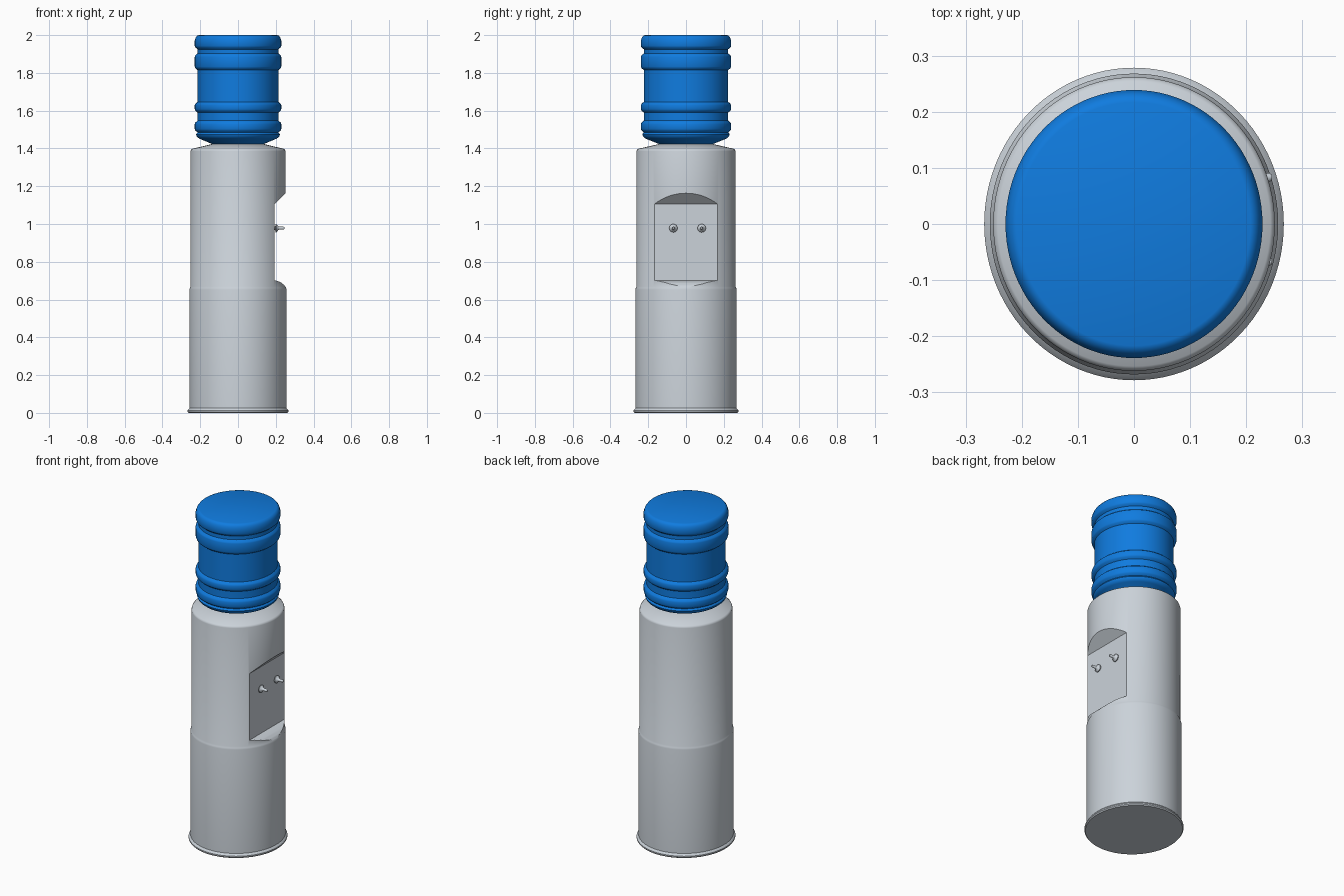
import bpy
import bmesh
from math import sin, cos, pi

if "Cube" in bpy.data.objects:
    bpy.data.objects.remove(bpy.data.objects["Cube"], do_unlink=True)

DEPTH_RATIO = 1.043  # bodies are slightly oval, deeper along y


def material(name, colour):
    mat = bpy.data.materials.new(name)
    mat.use_nodes = True
    mat.diffuse_color = (*colour, 1)
    mat.node_tree.nodes["Principled BSDF"].inputs["Base Color"].default_value = (*colour, 1)
    return mat


def make_object(name, bm, mat):
    bmesh.ops.recalc_face_normals(bm, faces=bm.faces)
    mesh = bpy.data.meshes.new(name)
    bm.to_mesh(mesh)
    bm.free()
    mesh.materials.append(mat)
    obj = bpy.data.objects.new(name, mesh)
    bpy.context.collection.objects.link(obj)
    return obj


def activate(obj):
    bpy.ops.object.select_all(action="DESELECT")
    obj.select_set(True)
    bpy.context.view_layer.objects.active = obj


def smooth(obj, angle=0.6):
    activate(obj)
    bpy.ops.object.shade_smooth_by_angle(angle=angle)


def lathe(name, profile, mat, segments=96, ratio=DEPTH_RATIO):
    """Closed solid of revolution from (radius, height) points, capped at both ends."""
    bm = bmesh.new()
    rings = []
    for r, z in profile:
        rings.append([bm.verts.new((r * cos(2 * pi * i / segments),
                                    r * ratio * sin(2 * pi * i / segments), z))
                      for i in range(segments)])
    for low, high in zip(rings, rings[1:]):
        for i in range(segments):
            j = (i + 1) % segments
            bm.faces.new((low[i], low[j], high[j], high[i]))
    bm.faces.new(rings[0])
    bm.faces.new(rings[-1])
    return make_object(name, bm, mat)


grey = material("light grey plastic", (0.60, 0.65, 0.70))
blue = material("blue bottle plastic", (0.005, 0.20, 0.74))

# Cabinet with base flange, wider lower half and sloped lid
cabinet = lathe("cabinet", [
    (0.262, 0), (0.267, 0.006), (0.267, 0.013), (0.262, 0.02), (0.257, 0.025),
    (0.257, 0.652), (0.255, 0.662), (0.251, 0.67),
    (0.251, 1.385), (0.249, 1.392), (0.243, 1.398), (0.13, 1.425)], grey)

# Dispensing recess: slanted roof, flat back, rounded sill
section = [(0.193, 1.105), (0.193, 0.702), (0.21, 0.698), (0.228, 0.69),
           (0.243, 0.678), (0.258, 0.66), (0.4, 0.66), (0.4, 1.312)]
bm = bmesh.new()
face = bm.faces.new([bm.verts.new((x, -0.4, z)) for x, z in section])
extruded = bmesh.ops.extrude_face_region(bm, geom=[face])
bmesh.ops.translate(bm, vec=(0, 0.8, 0),
                    verts=[v for v in extruded["geom"] if isinstance(v, bmesh.types.BMVert)])
cutter = make_object("recess_cutter", bm, grey)
cutter.hide_render = True
cut = cabinet.modifiers.new("recess", "BOOLEAN")
cut.operation = "DIFFERENCE"
cut.solver = "EXACT"
cut.object = cutter
activate(cabinet)
bpy.ops.object.modifier_apply(modifier=cut.name)
bpy.data.objects.remove(cutter, do_unlink=True)
smooth(cabinet)

# Ribbed water bottle
bottle_profile = [(0.13, 1.415), (0.14, 1.425), (0.205, 1.452), (0.218, 1.463), (0.222, 1.475)]
for low, high in [(1.50, 1.532), (1.605, 1.632), (1.83, 1.888), (1.94, 1.975)]:
    bottle_profile += [(0.214, low - 0.015), (0.226, low - 0.005), (0.229, low + 0.003),
                       (0.229, high - 0.003), (0.226, high + 0.005), (0.214, high + 0.015)]
bottle_profile[-1] = (0.224, 1.987)
bottle_profile += [(0.216, 1.997), (0.208, 2.0)]
smooth(lathe("bottle", bottle_profile, blue))

# Two taps: round collar, tapering to a thin spout
for side, y in (("right", -0.067), ("left", 0.083)):
    tap = lathe("tap_" + side, [
        (0.010, -0.01), (0.010, 0.004), (0.022, 0.006), (0.022, 0.011),
        (0.011, 0.020), (0.008, 0.026), (0.008, 0.048), (0.005, 0.053)],
        grey, segments=24, ratio=1)
    tap.rotation_euler = (0, pi / 2, 0)
    tap.location = (0.193, y, 0.978)
    smooth(tap)
